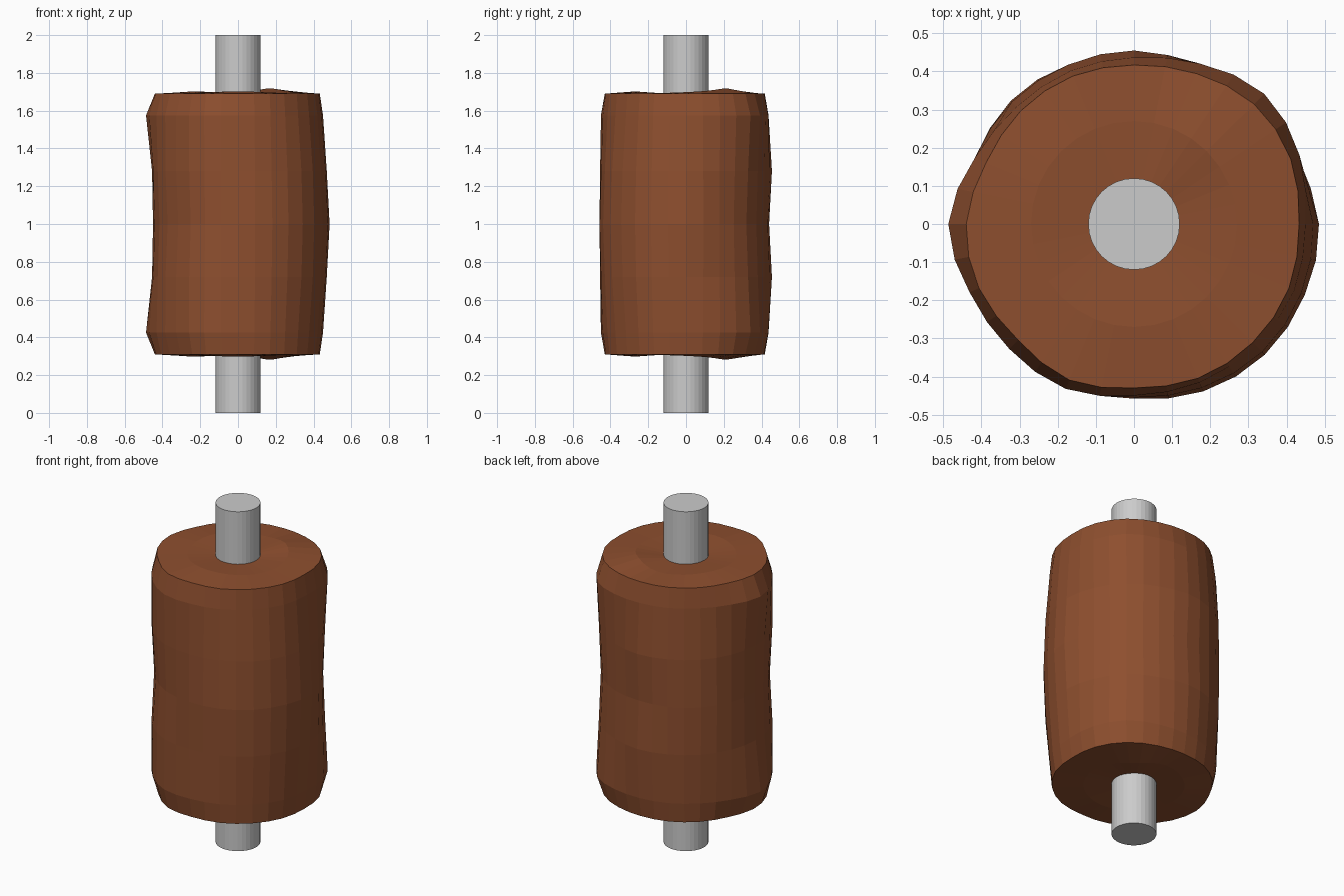
import bpy, bmesh, math

if "Cube" in bpy.data.objects:
    bpy.data.objects.remove(bpy.data.objects["Cube"])

SEG = 32

# rod running through the whole model
bpy.ops.mesh.primitive_cylinder_add(vertices=SEG, radius=0.12, depth=2.0, location=(0, 0, 1))
rod = bpy.context.object
rod.name = "rod"

# uneven outline radii every 22.5 degrees, from end rim to middle
RIM = [.433, .445, .445, .427, .417, .42, .42, .42, .44, .44, .43, .443, .43, .438, .44, .44]
SHOULDER = [.45, .47, .483, .455, .437, .435, .435, .452, .487, .467, .463, .468, .45, .45, .45, .455]
BODY = [.47, .465, .465, .45, .455, .452, .453, .452, .455, .46, .463, .465, .455, .465, .475, .475]
MIDDLE = [.485, .46, .452, .445, .44, .452, .457, .45, .45, .45, .447, .455, .458, .475, .485, .485]


def sample(table, i):
    """Smoothly resample a 16-entry closed outline to 32 sides."""
    k = i // 2
    if i % 2 == 0:
        return table[k]
    a, b, c, d = (table[(k + j) % 16] for j in (-1, 0, 1, 2))
    return (9 * (b + c) - a - d) / 16


def cap_height(i):
    """Gently wavy end face with one raised spot at the back right."""
    a = math.tau * i / SEG
    bump = math.exp(-((a - 0.95) / 0.4) ** 2)
    return 0.698 + 0.004 * math.sin(3 * a) + 0.018 * bump


def ring_points(sign):
    """Rings from the end face towards the middle, as (radius, height) functions."""
    return [
        (lambda i: 0.10, lambda i: 1 + sign * 0.69),
        (lambda i: 0.27, lambda i: 1 + sign * cap_height(i)),
        (lambda i: sample(RIM, i), lambda i: 1 + sign * 0.69),
        (lambda i: sample(SHOULDER, i), lambda i: 1 + sign * 0.575),
        (lambda i: sample(BODY, i), lambda i: 1 + sign * 0.28),
    ]


# uneven roll around the rod, top and bottom halves mirrored
rings = ring_points(-1) + [(lambda i: sample(MIDDLE, i), lambda i: 1.0)] + ring_points(1)[::-1]
bm = bmesh.new()
loops = []
for radius, height in rings:
    loop = []
    for i in range(SEG):
        a = math.tau * i / SEG
        r = radius(i)
        loop.append(bm.verts.new((r * math.cos(a), r * math.sin(a), height(i))))
    loops.append(loop)
for low, high in zip(loops, loops[1:]):
    for i in range(SEG):
        j = (i + 1) % SEG
        bm.faces.new((low[i], low[j], high[j], high[i]))
bm.faces.new(loops[0][::-1])
bm.faces.new(loops[-1])
bmesh.ops.recalc_face_normals(bm, faces=bm.faces)
mesh = bpy.data.meshes.new("meat_roll")
bm.to_mesh(mesh)
bm.free()
roll = bpy.data.objects.new("meat_roll", mesh)
bpy.context.collection.objects.link(roll)

# brown surface
brown = bpy.data.materials.new("brown")
brown.diffuse_color = (0.27, 0.078, 0.028, 1)
brown.use_nodes = True
brown.node_tree.nodes["Principled BSDF"].inputs["Base Color"].default_value = brown.diffuse_color
mesh.materials.append(brown)
